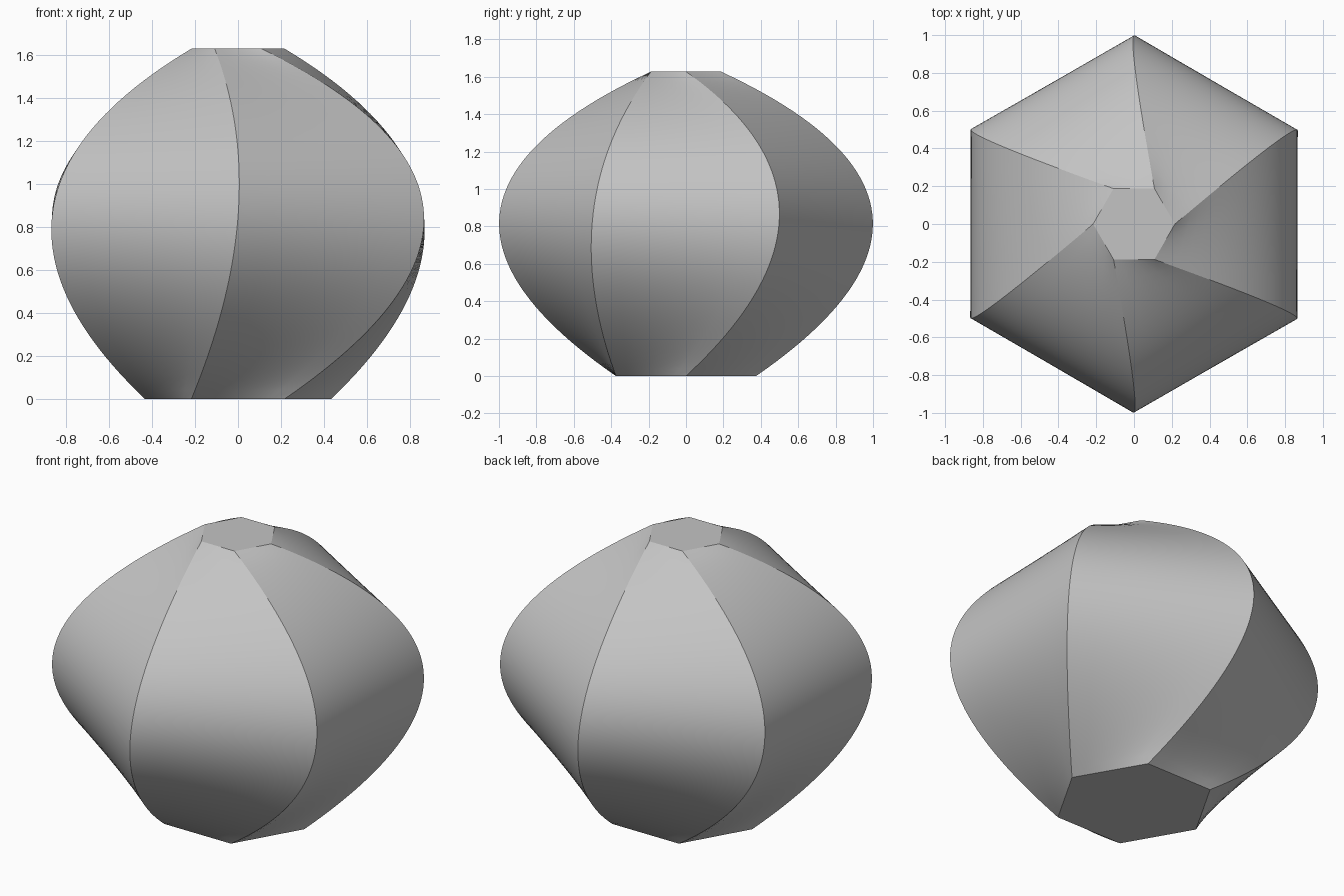
import bpy
import bmesh
from math import radians
from mathutils import Vector, Matrix

cube = bpy.data.objects.get("Cube")
if cube:
    bpy.data.objects.remove(cube, do_unlink=True)

SIDES, RINGS, SPLITS = 6, 48, 6

# One corner rail: starts at the base, swings out and round, then returns
TURN = Matrix.Rotation(radians(30), 3, 'Z')
base = Vector((0.433, 0, 0))
belly = TURN @ Vector((0.998, 0, 0.845))
crown = Vector((0.2165, 0, 1.627))

low, high = (belly - base).length, (crown - belly).length
mid = low / (low + high)
slope_low = (belly - base) / mid
bend = (crown - belly) / (1 - mid) - slope_low


def rail(t):
    """Parabola through the three section corners."""
    return base + slope_low * t + bend * t * (t - mid)


# Hexagonal rings, with straight sides divided for smooth shading
bm = bmesh.new()
rings = []
for i in range(RINGS + 1):
    p = rail(i / RINGS)
    corners = [Matrix.Rotation(radians(360 / SIDES * k), 3, 'Z') @ p
               for k in range(SIDES)]
    rings.append([bm.verts.new(corners[k].lerp(corners[(k + 1) % SIDES], s / SPLITS))
                  for k in range(SIDES) for s in range(SPLITS)])

# Side skin, with a crisp crease along each corner rail
count = SIDES * SPLITS
for lower, upper in zip(rings, rings[1:]):
    for j in range(count):
        n = (j + 1) % count
        bm.faces.new((lower[j], lower[n], upper[n], upper[j])).smooth = True
    for j in range(0, count, SPLITS):
        bm.edges.get((lower[j], upper[j])).smooth = False

# Flat caps
for ring in (rings[0][::-1], rings[-1]):
    for edge in bm.faces.new(ring).edges:
        edge.smooth = False

mesh = bpy.data.meshes.new("twisted_vase_body")
bm.to_mesh(mesh)
bm.free()
body = bpy.data.objects.new("twisted_vase_body", mesh)
bpy.context.collection.objects.link(body)

# Plain grey
grey = bpy.data.materials.new("plain_grey")
grey.use_nodes = True
colour = (0.55, 0.55, 0.55, 1)
grey.diffuse_color = colour
grey.node_tree.nodes["Principled BSDF"].inputs["Base Color"].default_value = colour
mesh.materials.append(grey)
